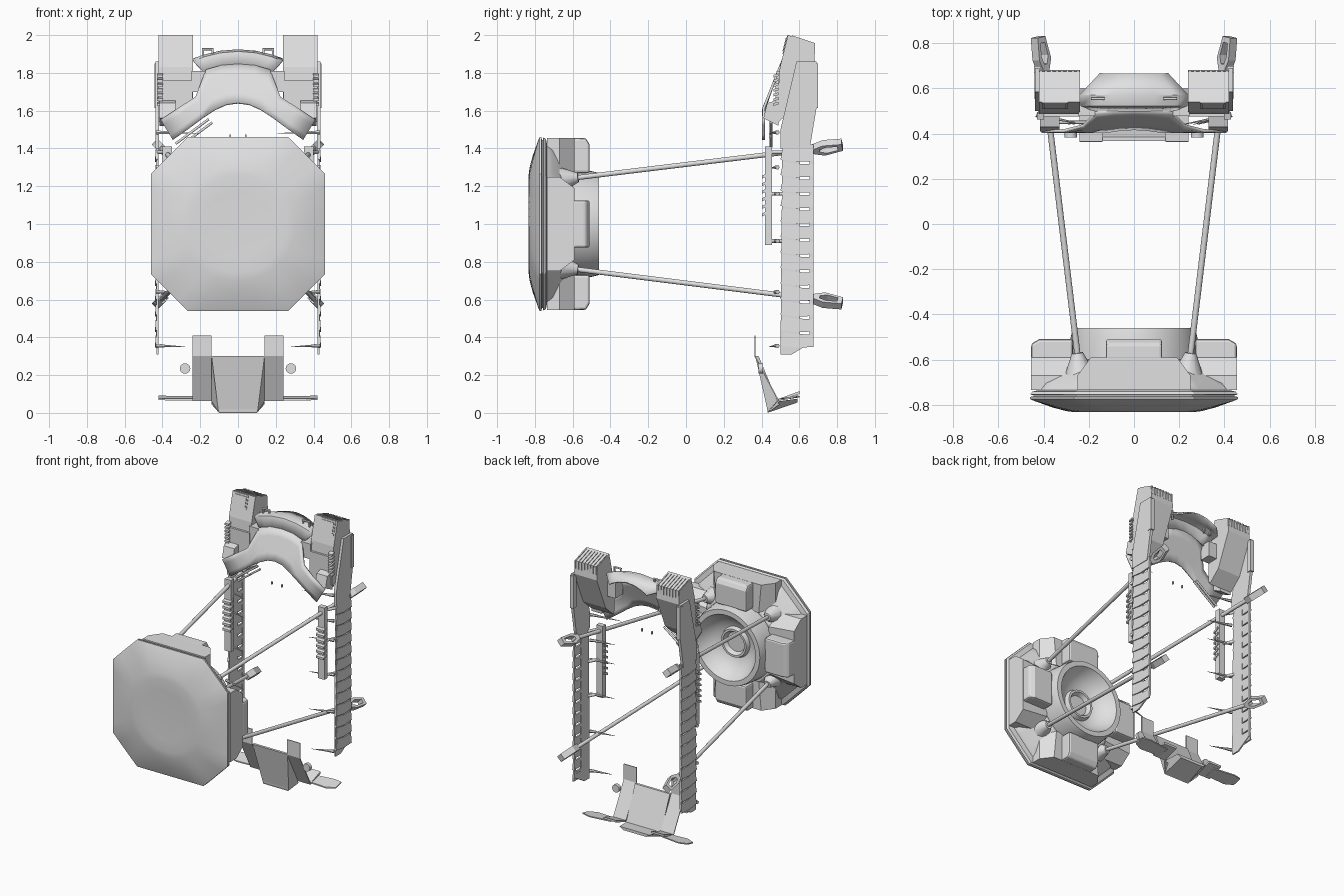
import bpy, bmesh, math
from mathutils import Vector, Matrix

if "Cube" in bpy.data.objects:
    bpy.data.objects.remove(bpy.data.objects["Cube"])

grey = bpy.data.materials.new("light_grey")
grey.diffuse_color = (0.75, 0.75, 0.75, 1)
grey.use_nodes = True
grey.node_tree.nodes["Principled BSDF"].inputs["Base Color"].default_value = grey.diffuse_color


def mesh(name, verts, faces, mirror=False, smooth=None, bevel=0, solid=0):
    bm = bmesh.new()
    vs = [bm.verts.new(v) for v in verts]
    for f in faces:
        bm.faces.new([vs[i] for i in f])
    bmesh.ops.recalc_face_normals(bm, faces=bm.faces)
    me = bpy.data.meshes.new(name)
    bm.to_mesh(me)
    bm.free()
    me.materials.append(grey)
    ob = bpy.data.objects.new(name, me)
    bpy.context.collection.objects.link(ob)
    if smooth:
        bpy.ops.object.select_all(action='DESELECT')
        ob.select_set(True)
        bpy.context.view_layer.objects.active = ob
        bpy.ops.object.shade_smooth_by_angle(angle=math.radians(smooth))
    if solid:
        m = ob.modifiers.new("thickness", 'SOLIDIFY')
        m.thickness, m.offset = solid, 0
    if bevel:
        m = ob.modifiers.new("bevel", 'BEVEL')
        m.width, m.segments = bevel, 2
    if mirror:
        ob.modifiers.new("mirror", 'MIRROR')
    return ob


def loft(name, rings, caps=True, **kw):
    n = len(rings[0])
    faces = [(k * n + i, k * n + (i + 1) % n, (k + 1) * n + (i + 1) % n, (k + 1) * n + i)
             for k in range(len(rings) - 1) for i in range(n)]
    if caps:
        faces += [tuple(range(n)), tuple(range(len(rings) * n - n, len(rings) * n))]
    return mesh(name, [v for r in rings for v in r], faces, **kw)


def side_prism(name, yz, x0, x1, mirror=True, **kw):
    return loft(name, [[(x, y, z) for y, z in yz] for x in (x0, x1)], mirror=mirror, **kw)


def box(name, x0, x1, y0, y1, z0, z1, mirror=True, **kw):
    return side_prism(name, [(y0, z0), (y1, z0), (y1, z1), (y0, z1)], x0, x1, mirror, **kw)


def rod(name, a, b, r0, r1=None, n=10, **kw):
    a, b = Vector(a), Vector(b)
    q = (b - a).to_track_quat('Z', 'Y')
    ends = [(a, r0), (b, r0 if r1 is None else r1)]
    return loft(name, [[p + q @ Vector((r * math.cos(t * math.tau / n), r * math.sin(t * math.tau / n), 0))
                        for t in range(n)] for p, r in ends], smooth=40, **kw)


# ---- octagonal shield, blending to a round dome in front
def shield_ring(y, a, k):
    pts = []
    for i in range(48):
        t = i * math.tau / 48
        c, s = abs(math.cos(t)), abs(math.sin(t))
        r = min(a / max(c, s), 1.58 * a / (c + s))
        r += (a - r) * k
        pts.append((r * math.cos(t), y, 1 + r * math.sin(t)))
    return pts


loft("shield", [shield_ring(*p) for p in (
    (-.83, .18, 1), (-.833, .26, 1), (-.828, .30, .9), (-.812, .36, .5), (-.78, .45, 0), (-.775, .46, 0),
    (-.765, .46, 0), (-.763, .445, 0), (-.757, .445, 0), (-.755, .46, 0), (-.742, .45, 0),
    (-.735, .42, 0), (-.705, .405, 0), (-.60, .265, 0))], smooth=28)
loft("rear_cup", [shield_ring(y, r, 1) for y, r in (
    (-.62, .29), (-.50, .28), (-.46, .27), (-.46, .235), (-.50, .215), (-.56, .16), (-.575, .11),
    (-.545, .10), (-.545, .085), (-.575, .07))], smooth=35)

# ---- blocks around the back of the shield
for i in range(4):
    rot = Matrix.Translation((0, 0, 1)) @ Matrix.Rotation(i * math.pi / 2, 4, 'Y')
    base = [[(-.25, -.735, .28), (.25, -.735, .28), (.25, -.735, .455), (-.25, -.735, .455)],
            [(-.25, -.67, .28), (.25, -.67, .28), (.25, -.67, .455), (-.25, -.67, .455)],
            [(-.17, -.59, .25), (.17, -.59, .25), (.19, -.59, .455), (-.19, -.59, .455)]]
    loft("wide_block", [[rot @ Vector(v) for v in r] for r in base])
    pad = [[(x, -.60, .27), (x, -.51, .27), (x, -.51, .42), (x, -.53, .455), (x, -.60, .455)]
           for x in (-.125, .125)]
    loft("rear_pad", [[rot @ Vector(v) for v in r] for r in pad], bevel=.012)

# ---- struts with sockets and open end grips
for sx in (-1, 1):
    for sz, z0, z1 in ((1, 1.24, 1.40), (-1, .765, .60)):
        a, b = Vector((sx * .245, -.62, z0)), Vector((sx * .405, .70, z1))
        d = (b - a).normalized()
        rod("strut", a, b, .0135)
        rod("strut_socket", a - d * .05, a + d * .05, .07, .025, n=12)
        w = Vector((sx * .7, 0, sz * .7)).normalized()
        w = (w - d * w.dot(d)).normalized()
        h = d.cross(w)
        outer = [(-.03, -.015), (.03, -.038), (.13, -.018), (.13, .03), (.03, .036), (-.03, .015)]
        inner = [(.065 + (s - .065) * .6, u * .55) for s, u in outer]
        rings = [[b + d * s + w * u + h * t for s, u in o]
                 for o, t in ((outer, -.022), (outer, .022), (inner, .022), (inner, -.022), (outer, -.022))]
        loft("end_grip", rings, caps=False)

# ---- side rails with overlapping plates
side_prism("rail_strip", [(.50, .31), (.56, .31), (.60, .34), (.60, 1.42), (.51, 1.42)], .422, .432)
side_prism("rail_foot", [(.56, .31), (.67, .375), (.67, .40), (.58, .40)], .422, .432)
box("rail_edge", .422, .432, .655, .675, .375, 1.42)
for i in range(13):
    z = .345 + i * .082
    loft("rail_plate", [[(x + o, y, zz) for y, zz, o in (
        (.50, z + .012, .004), (.585, z, .006), (.675, z + .004, .006), (.675, z + .070, 0),
        (.59, z + .072, 0), (.515, z + .085, 0))] for x in (.422, .434)], mirror=True)
side_prism("upper_rail", [(.50, 1.40), (.655, 1.40), (.69, 1.61), (.69, 1.86), (.585, 1.86), (.50, 1.50)],
           .418, .438)
box("upper_rail_guard", .412, .442, .668, .70, 1.615, 1.85)

# ---- shoulder towers with grille, window and ladder ribs
side_prism("tower", [(.54, 2.0), (.675, 1.955), (.682, 1.86), (.58, 1.62), (.49, 1.54), (.482, 1.62),
                     (.497, 1.83)], .238, .42)
for i in range(8):
    x = .243 + i * .0235
    side_prism("grille_rib", [(.56, 1.99), (.56, 1.999), (.682, 1.958), (.682, 1.90), (.676, 1.90),
                              (.674, 1.952)], x, x + .009)


def front_y(z):
    return .497 + (z - 1.83) * .043 / .17


for nm, x0, x1, z0, z1, t in (("window_frame", .292, .408, 1.90, 1.997, .004),
                              ("window_pane", .302, .398, 1.912, 1.986, .008)):
    side_prism(nm, [(front_y(z0), z0), (front_y(z1), z1), (front_y(z1) - t, z1), (front_y(z0) - t, z0)], x0, x1)
box("tower_front_cover", .24, .42, .475, .49, 1.56, 1.76)
for i in range(7):
    z = 1.625 + i * .025
    side_prism("ladder_rib", [(.462, z), (.49, z + .008), (.49, z + .022), (.462, z + .014)], .398, .43)
box("collar_bracket", .172, .245, .478, .56, 1.70, 1.81)

# ---- arched collar: front arms and top shelf
low = [(0, 1.64), (.06, 1.632), (.12, 1.605), (.18, 1.565), (.26, 1.505), (.345, 1.445)]
top = [(0, 1.845), (.09, 1.838), (.17, 1.815), (.225, 1.672), (.31, 1.617), (.41, 1.552)]


def collar_y(z):
    return .41 + max(0, z - 1.61) * .40


def grid(name, rows, **kw):
    n = len(rows[0])
    return mesh(name, [v for r in rows for v in r],
                [(k * n + i, k * n + i + 1, k * n + n + i + 1, k * n + n + i)
                 for k in range(len(rows) - 1) for i in range(n - 1)], **kw)


cl, ct = [[(-x, z) for x, z in reversed(c[1:])] + c for c in (low, top)]
rows = []
for k in range(5):
    row = [(a[0] + (b[0] - a[0]) * k / 4, a[1] + (b[1] - a[1]) * k / 4) for a, b in zip(cl, ct)]
    rows.append([(x, collar_y(z), z) for x, z in row])
grid("collar_arch", rows, smooth=30, solid=.014)
xs = [-1, -.75, -.4, 0, .4, .75, 1]
grid("collar_shelf", [[(x * w, y, z - .05 * x * x) for x in xs] for w, y, z in (
    (.175, .503, 1.845), (.235, .525, 1.91), (.24, .57, 1.92), (.15, .665, 1.90))], smooth=30, solid=.01)
side_prism("arm_backing", [(.41, 1.56), (.49, 1.52), (.50, 1.66), (.43, 1.64)], .33, .415)
for x in (.135, .185):
    rod("handle_post", (x, .555, 1.86), (x, .555, 1.925), .006, mirror=True)
rod("handle_bar", (.13, .555, 1.925), (.19, .555, 1.925), .006, mirror=True)

# ---- inner panels with slanted ribs, and inward spikes
box("inner_panel", .35, .40, .418, .455, .89, 1.41)
for i in range(6):
    z = 1.04 + i * .04
    side_prism("panel_rib", [(.402, z), (.445, z + .02), (.445, z + .036), (.402, z + .016)], .344, .406)
for z in (.91, 1.16, 1.38):
    rod("panel_peg", (.385, .45, z), (.425, .52, z), .01, mirror=True)
for z, l in ((.355, .13), (.64, .15), (.91, .15), (1.16, .15), (1.30, .15), (1.485, .2)):
    rod("spike_base", (.432, .485, z), (.39, .47, z), .012, .008, n=6, mirror=True)
    rod("spike", (.41, .477, z), (.41 - l, .44, z - .005), .009, .001, n=6, mirror=True)

# ---- slanted twin bar on one side
for o in (0, .018):
    rod("slanted_bar", (-.33 + o, .45, 1.425 - o), (-.155 + o, .45, 1.555 - o), .007)
box("centre_pin", .036, .044, .44, .45, 1.455, 1.475)

# ---- bottom scoop with flaps, fins and round studs
loft("scoop", [[(-.14, .367, .30), (.14, .367, .30), (.14, .385, .30), (-.14, .385, .30)],
               [(-.105, .43, .02), (.105, .43, .02), (.14, .485, .06), (-.14, .485, .06)],
               [(-.10, .433, 0), (.10, .433, 0), (.14, .495, .045), (-.14, .495, .045)]])
loft("scoop_floor", [[(-.10, .43, 0), (.10, .43, 0), (.14, .48, .06), (-.14, .48, .06)],
                     [(-.09, .59, .055), (.09, .59, .055), (.12, .59, .075), (-.12, .59, .075)]])
side_prism("scoop_flap", [(.362, .41), (.362, .30), (.485, .065), (.49, .07), (.368, .30), (.368, .41)], .14, .242)
side_prism("flap_floor", [(.485, .062), (.60, .10), (.60, .115), (.485, .072)], .14, .242)
loft("fin", [[(x, a, .066 + s), (x, b, .082 + s), (x, b, .090 + s), (x, a, .075 + s)]
             for x, a, b, s in ((.20, .50, .58, 0), (.36, .49, .60, 0), (.42, .52, .585, .002))], mirror=True)
rod("round_stud", (.28, .383, .235), (.28, .407, .235), .028, n=14, mirror=True)
